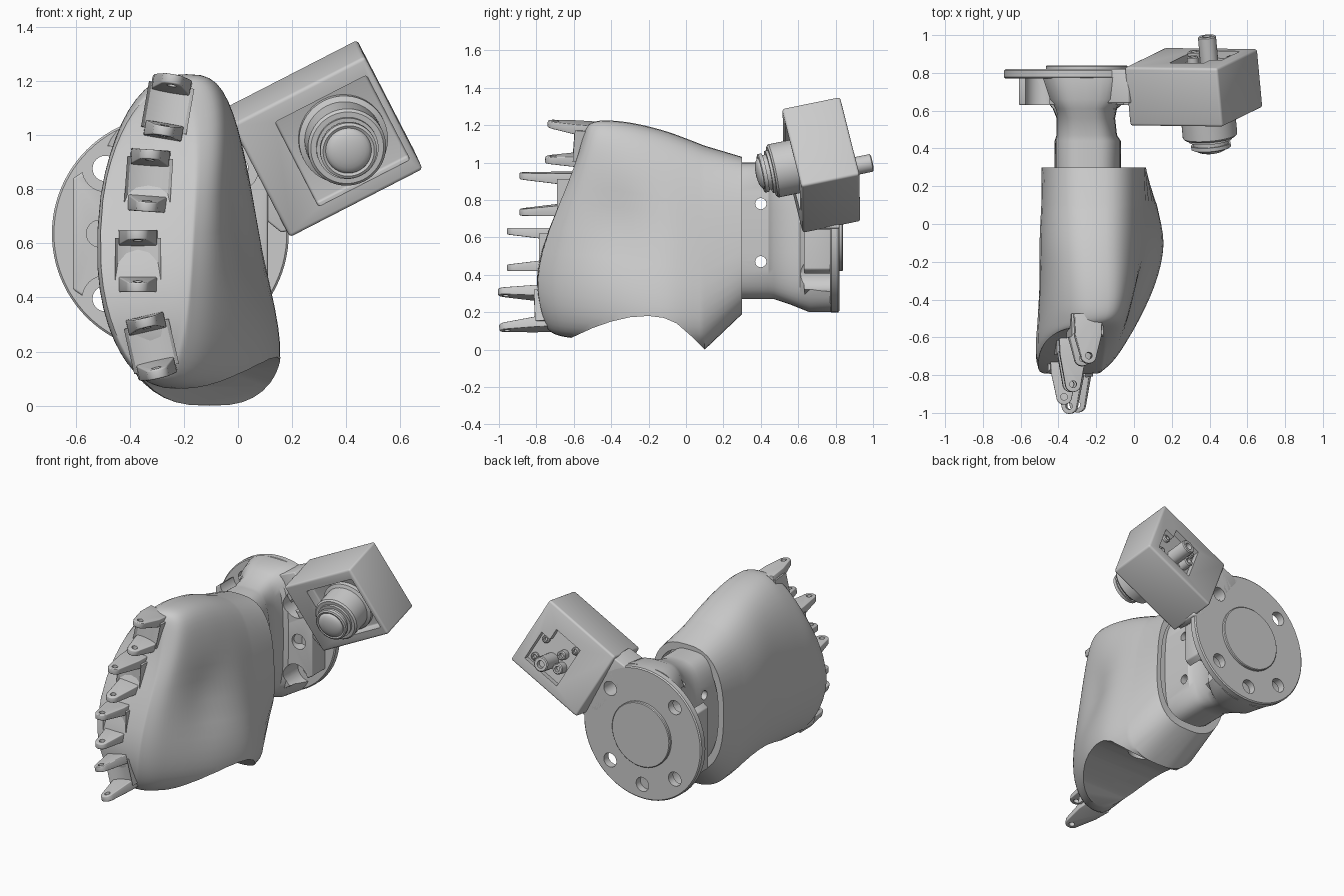
import bpy, bmesh
from math import sin, cos, pi, radians, copysign, exp
from mathutils import Matrix, Vector

if "Cube" in bpy.data.objects:
    bpy.data.objects.remove(bpy.data.objects["Cube"])

T = Matrix.Translation
R = lambda deg, ax: Matrix.Rotation(radians(deg), 4, ax)


def make(name, verts, faces, M=Matrix(), bevel=0):
    bm = bmesh.new()
    vs = [bm.verts.new(M @ Vector(v)) for v in verts]
    for f in faces:
        bm.faces.new([vs[i] for i in f])
    bmesh.ops.remove_doubles(bm, verts=bm.verts, dist=1e-5)
    bmesh.ops.recalc_face_normals(bm, faces=bm.faces)
    me = bpy.data.meshes.new(name)
    bm.to_mesh(me)
    bm.free()
    ob = bpy.data.objects.new(name, me)
    bpy.context.collection.objects.link(ob)
    if bevel:
        m = ob.modifiers.new("Bevel", 'BEVEL')
        m.width, m.segments, m.limit_method = bevel, 3, 'ANGLE'
        apply(ob, m)
    return ob


def apply(ob, m):
    bpy.context.view_layer.objects.active = ob
    bpy.ops.object.modifier_apply(modifier=m.name)


def loft(name, rings, M=Matrix(), bevel=0):
    """Skin a list of rings; the end is capped unless the last ring is folded flat."""
    n, k = len(rings[0]), len(rings)
    faces = [(i*n+j, i*n+(j+1) % n, (i+1)*n+(j+1) % n, (i+1)*n+j)
             for i in range(k-1) for j in range(n)]
    faces.append(range(n))
    if len({tuple(round(c, 5) for c in v) for v in rings[-1]}) > n * .6:
        faces.append(range((k-1)*n, k*n))
    return make(name, [v for r in rings for v in r], faces, M, bevel)


def prism(name, pts, y0, y1, M=Matrix(), bevel=0):
    return loft(name, [[(x, y, z) for x, z in pts] for y in (y0, y1)], M, bevel)


def lathe(name, prof, M=Matrix(), n=48):
    """Profile of (radius, y) turned around the local y axis."""
    return loft(name, [[(r*cos(2*pi*i/n), y, r*sin(2*pi*i/n)) for i in range(n)]
                       for r, y in prof], M)


def cut(ob, *cutters):
    for c in cutters:
        m = ob.modifiers.new("Cut", 'BOOLEAN')
        m.operation, m.solver, m.object = 'DIFFERENCE', 'EXACT', c
        apply(ob, m)
        bpy.data.objects.remove(c)


def rect(x0, x1, z0, z1):
    return [(x0, z0), (x1, z0), (x1, z1), (x0, z1)]


def section(row, n=48, p=.72):
    """Superellipse between a bottom and a top point, with left/right x at three heights."""
    ty, tz, by, bz, l0, l1, l2, r0, r1, r2, bow = row
    out = []
    for k in range(n):
        c, s = round(cos(2*pi*k/n), 9), round(sin(2*pi*k/n), 9)
        c, s = copysign(abs(c)**p, c), copysign(abs(s)**p, s)
        v = .5 + .5*s
        w = (1-v)*(1-2*v), 4*v*(1-v), v*(2*v-1)
        xl, xr = w[0]*l0+w[1]*l1+w[2]*l2, w[0]*r0+w[1]*r1+w[2]*r2
        out.append(((xl+xr)/2 + c*(xr-xl)/2,
                    by+(ty-by)*v - bow*6.75*v*(1-v)**2, bz+(tz-bz)*v))
    return out


def smooth_rows(rows, sub=5):
    out = []
    for i in range(len(rows)-1):
        a, b, c, d = rows[max(i-1, 0)], rows[i], rows[i+1], rows[min(i+2, len(rows)-1)]
        for t in (j/sub for j in range(sub)):
            out.append([q + .5*t*(r-p + t*(2*p-5*q+4*r-s + t*(3*(q-r)+s-p)))
                        for p, q, r, s in zip(a, b, c, d)])
    return out + [rows[-1]]


# Palm shell: wrist rim, then thumb base, then knuckle edge
rim = (.30, 1.03, .30, .19, -.46, -.49, -.47, .09, .06, .05, 0)
rows = [(.10, 1.09, .10, .0, -.43, -.49, -.47, .22, .08, .05, 0),
        (-.10, 1.165, -.10, .0, -.42, -.50, -.46, .28, .09, .05, 0),
        (-.28, 1.21, -.30, .02, -.42, -.50, -.44, .23, .06, .05, .02),
        (-.42, 1.225, -.50, .05, -.44, -.51, -.42, .11, -.01, .04, .05),
        (-.50, 1.215, -.66, .07, -.45, -.52, -.40, -.04, -.08, .0, .08),
        (-.54, 1.18, -.73, .10, -.44, -.51, -.40, -.15, -.15, -.09, .10),
        (-.55, 1.14, -.745, .14, -.42, -.49, -.40, -.20, -.19, -.16, .10),
        (-.55, 1.12, -.745, .15, -.31, -.34, -.28, -.31, -.34, -.28, .105)]
palm = loft("palm_shell", [section(r) for r in [rim] + smooth_rows(rows)])
# Hollow of the palm on the right side
for vert in palm.data.vertices:
    x, y, z = vert.co
    if x > -.2:
        vert.co.x -= .04*exp(-((y+.35)/.16)**2 - ((z-.65)/.2)**2)
# Thumb opening with its socket, and the hollow wrist end
arch = [(-.62, .06), (-.5, .115), (-.4, .15), (-.3, .173), (-.2, .18), (-.12, .17),
        (-.05, .14), (.03, .07), (.1, .002), (.1, -.2), (-.7, -.2)]
sleeve = [(y, .98, y, .24, -.42, -.45, -.43, .04, .03, .01, 0) for y in (.22, .35)]
cut(palm,
    prism("cutter", arch, -1, 1, R(90, 'Z')),
    lathe("cutter", [(.1, -.3), (.1, .2)], T((-.13, -.06, .15)) @ R(75, 'X'), 32),
    loft("cutter", [section(r) for r in sleeve]))

# Wrist neck flaring into the flange
neck_rows = [(.20, -.42, -.07, .27, 1.0), (.44, -.42, -.07, .27, 1.0), (.47, -.41, -.09, .27, 1.0),
             (.56, -.41, -.10, .24, 1.03), (.61, -.43, -.09, .22, 1.05),
             (.66, -.47, -.03, .20, 1.07), (.775, -.52, .02, .20, 1.07)]
neck = loft("wrist_neck", [section((y, z1, y, z0, a, a, a, b, b, b, 0), p=.6)
                           for y, a, b, z0, z1 in neck_rows])
cut(neck, *[lathe("cutter", [(.03, -.5), (.03, .5)], T((-.25, .4, z)) @ R(90, 'Z'), 24)
            for z in (.78, .47)])

# Flange disc, raised centre, side pads
HUB = Vector((-.25, 0, .636))
flange = lathe("flange_disc", [(.43, .77), (.4375, .777), (.4375, .813), (.43, .82), (.215, .82),
                               (.215, .835), (.21, .84)], T(HUB), 96)
pads = prism("flange_pads", [(-.61, .43), (-.40, .29), (-.1, .29), (.11, .43),
                             (.11, .84), (-.1, .98), (-.40, .98), (-.61, .84)],
             .63, .775, bevel=.008)
cut(pads, *[lathe("cutter", [(.05, .6), (.05, .7)], T((x, 0, .636)), 24) for x in (-.51, .01)])

# Bracket from the flange to the camera box
bracket = prism("camera_bracket", [(-.17, 1.03), (-.03, 1.09), (.15, .9), (.2, .65), (.16, .64),
                                   (.05, .73)], .64, .82, bevel=.008)

# Bolt holes through the disc and pockets in front of them
for ang in (45, 135, 225, 315, 270):
    pos = T(HUB + Vector((.34*cos(radians(ang)), 0, .34*sin(radians(ang)))))
    cut(flange, lathe("cutter", [(.047, .7), (.047, .9)], pos, 24))
    if ang == 45:
        cut(bracket, lathe("cutter", [(.047, .5), (.047, .9)], pos, 24))
    if ang != 270:
        for ob in (neck, pads):
            cut(ob, lathe("cutter", [(.085, .5), (.085, .78)], pos, 32))

# Camera box in its own tilted frame (x along width, y backward, z up)
u = Vector((.89, -.01, .457)).normalized()
back = Vector((-.09, .976, .2))
back = (back - u*back.dot(u)).normalized()
v = u.cross(back)
CAM = T((.316, .724, .987)) @ Matrix((u, back, -v if v.z < 0 else v)).transposed().to_4x4()
box = prism("camera_box", rect(-.276, .276, -.241, .241), -.159, .159, CAM, .014)
LENS = CAM @ T((.065, 0, -.01))
cut(box,
    prism("cutter", rect(-.195, .185, -.175, .185), -.3, -.10, LENS, .01),
    prism("cutter", [(-.13, -.16), (.14, -.16), (.14, .05), (.07, .05), (.07, .13), (-.13, .13)],
          .12, .3, LENS))
dome = [(.085*cos(i*pi/12), -.33-.03*sin(i*pi/12)) for i in range(7)]
lathe("lens_barrel", [(.165, -.09), (.165, -.125), (.145, -.135), (.145, -.265), (.135, -.275),
                      (.115, -.275), (.115, -.29), (.095, -.29), (.095, -.31), (.105, -.31),
                      (.105, -.33), (.095, -.335), (.085, -.33)] + dome[1:], LENS)

# Rear connectors and screws
for name, x, z, r, end in (("cable_plug", 0, -.07, .048, .26), ("side_plug", -.08, -.06, .035, .18),
                           ("upper_plug", -.05, .02, .03, .17), ("screw_a", .1, -.12, .025, .14),
                           ("screw_b", -.1, .09, .025, .14), ("screw_c", .1, .02, .025, .14)):
    lathe(name, [(r, .1), (r, end-.006), (r-.006, end), (r*.5, end), (r*.5, end-.03)],
          LENS @ T((x, 0, z)), 24)

# Knuckle forks: concave seat and two tapered prongs (x across, y up, z forward)
fingers = ((-.26, -.57, 1.10, .175, 10, -4), (-.33, -.66, .832, .228, 4, 0),
           (-.37, -.755, .535, .2, 0, 0), (-.32, -.78, .22, .22, -13, 2))
for i, (x, y, z, length, roll, pitch) in enumerate(fingers, 1):
    F = T((x, y, z)) @ R(roll, 'Y') @ R(pitch, 'X') @ R(90, 'X')
    hollow = [(.085*cos(pi*k/6), .03-.03*sin(pi*k/6)) for k in range(7)]
    prism(f"knuckle_seat_{i}", [(-.085, -.09), (.085, -.09)] + hollow, -.085, .085, F)
    tip = length - .04
    plan = [(-.075, -.09), (.075, -.09), (.07, .03)]
    plan += [(.042*cos(pi*k/8), tip + .042*sin(pi*k/8)) for k in range(9)] + [(-.07, .03)]
    for side, label in ((1, "upper"), (-1, "lower")):
        inner = [(px, side*(.08 - .035*(1 - (f+.09)/(length+.09))), f) for px, f in plan]
        outer = [(px, side*.115, f) for px, f in plan]
        prong = loft(f"knuckle_{i}_{label}_prong", [inner, outer], F, .005)
        cut(prong, lathe("cutter", [(.018, -.2), (.018, .2)], F @ T((0, 0, tip)), 16))

# Smooth shading with sharp edges kept
bpy.ops.object.select_all(action='SELECT')
bpy.ops.object.shade_smooth_by_angle(angle=radians(32))
